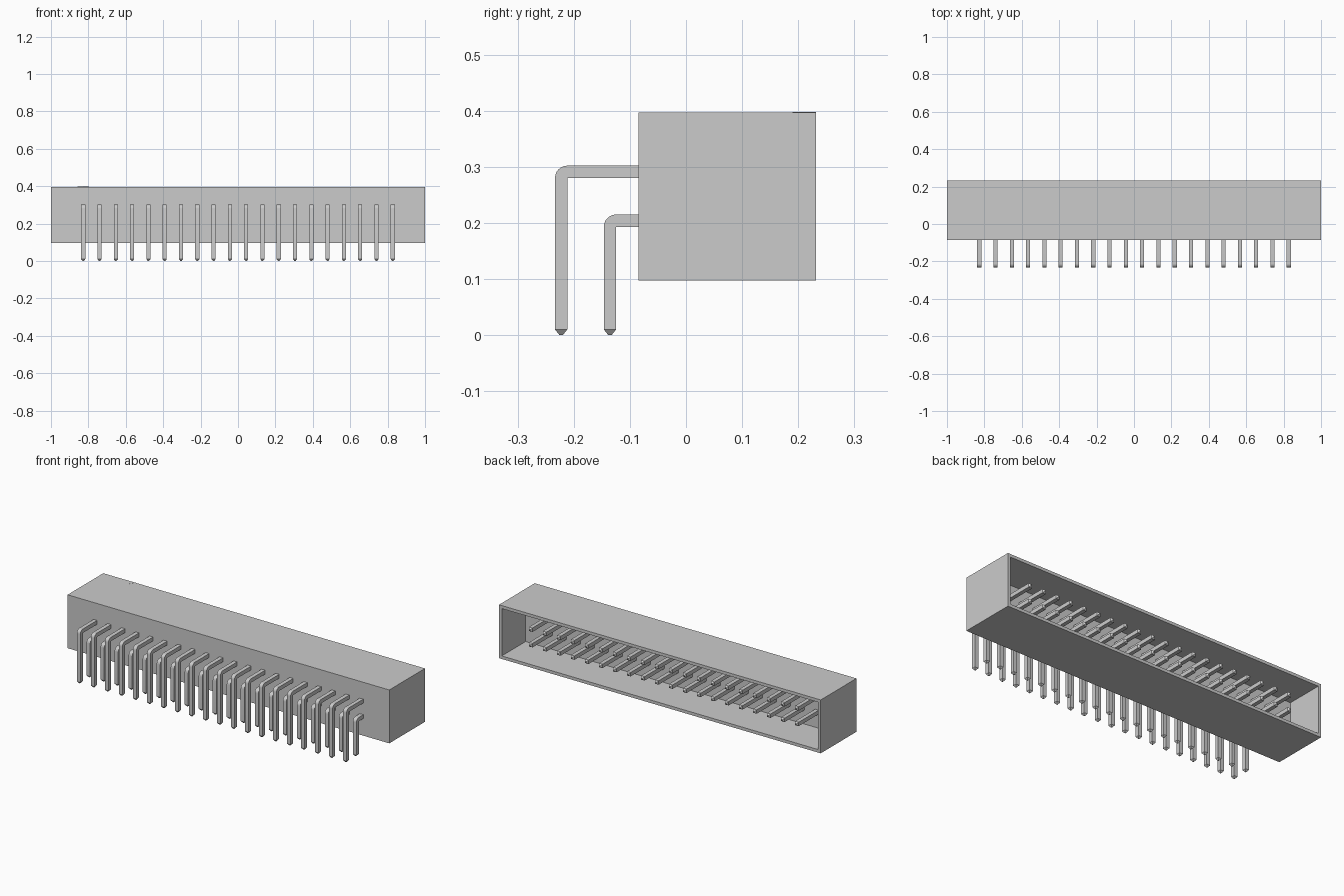
import bpy, bmesh, math

if "Cube" in bpy.data.objects:
    bpy.data.objects.remove(bpy.data.objects["Cube"])

PITCH, COUNT, H = 0.0871, 20, 0.011      # pin pitch, pins per row, pin half width
Y0, Y1, Z0, Z1 = -0.085, 0.232, 0.097, 0.397
FLOOR, WALL = 0.02, 0.017
X0 = -PITCH * (COUNT - 1) / 2


def material(name, value):
    m = bpy.data.materials.new(name)
    m.diffuse_color = (value, value, value, 1)
    m.use_nodes = True
    m.node_tree.nodes["Principled BSDF"].inputs["Base Color"].default_value = m.diffuse_color
    return m


grey = material("grey", 0.6)


def make_object(name, bm):
    bmesh.ops.recalc_face_normals(bm, faces=bm.faces)
    me = bpy.data.meshes.new(name)
    bm.to_mesh(me)
    bm.free()
    me.materials.append(grey)
    ob = bpy.data.objects.new(name, me)
    bpy.context.collection.objects.link(ob)
    return ob


def skin(bm, rings):
    """Join equal rings of points into a closed tube."""
    loops = [[bm.verts.new(p) for p in r] for r in rings]
    n = len(loops[0])
    for a, b in zip(loops, loops[1:]):
        for i in range(n):
            j = (i + 1) % n
            bm.faces.new((a[i], a[j], b[j], b[i]))
    bm.faces.new(loops[0])
    bm.faces.new(loops[-1])
    bmesh.ops.remove_doubles(bm, verts=bm.verts, dist=1e-5)
    bmesh.ops.dissolve_degenerate(bm, edges=bm.edges, dist=1e-6)


# Shroud: box open at the back with a thick front wall
def rect(y, inset):
    x, a, b = 1 - inset, Z0 + inset, Z1 - inset
    return [(-x, y, a), (x, y, a), (x, y, b), (-x, y, b)]


bm = bmesh.new()
skin(bm, [rect(Y0, 0), rect(Y1, 0), rect(Y1, WALL), rect(FLOOR, WALL)])
make_object("shroud", bm)


# Bent pins: square section, sharp inside corner, rounded outside corner
def section(outer, inner, h=H):
    return [(X0 + s * h, *p) for s, p in ((-1, outer), (1, outer), (1, inner), (-1, inner))]


def pin_row(name, y, z, end=0.207, tip=0.01, t=0.003):
    py, pz = y + H, z - H
    rings = [section((y - t, 0), (y + t, 0), t), section((y - H, tip), (py, tip))]
    for i in range(7):
        a = math.pi / 2 * i / 6
        rings.append(section((py - 2 * H * math.cos(a), pz + 2 * H * math.sin(a)), (py, pz)))
    rings += [section((end - tip, z + H), (end - tip, z - H)),
              section((end, z + t), (end, z - t), t)]
    bm = bmesh.new()
    skin(bm, rings)
    ob = make_object(name, bm)
    bpy.context.view_layer.objects.active = ob
    ob.select_set(True)
    bpy.ops.object.shade_smooth_by_angle(angle=math.radians(30))
    ob.select_set(False)
    arr = ob.modifiers.new("row", 'ARRAY')
    arr.count = COUNT
    arr.use_relative_offset = False
    arr.use_constant_offset = True
    arr.constant_offset_displace = (PITCH, 0, 0)


pin_row("upper_pins", -0.2225, 0.291)
pin_row("lower_pins", -0.1355, 0.204)

# Faint first-pin triangle on the top
bm = bmesh.new()
skin(bm, [[(X0 - 0.03, Y1, z), (X0 + 0.03, Y1, z), (X0, Y1 - 0.042, z)]
          for z in (Z1 - 0.005, Z1 + 0.0005)])
make_object("first_pin_mark", bm)
